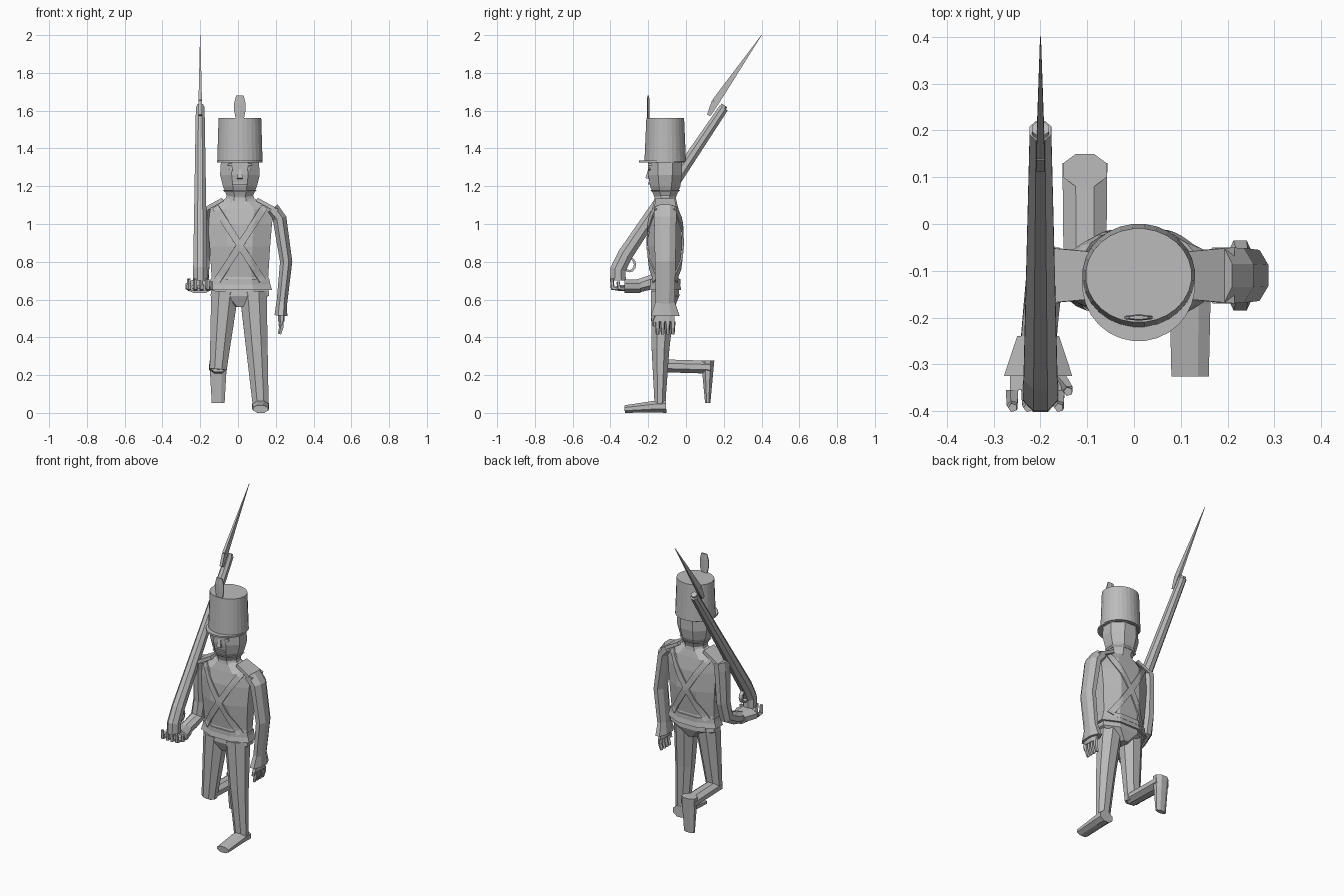
import bpy, bmesh, math
from mathutils import Vector
from mathutils.bvhtree import BVHTree

cube = bpy.data.objects.get("Cube")
if cube:
    bpy.data.objects.remove(cube)

COLOUR = (.5, .5, .5, 1)
grey = bpy.data.materials.new("plain_grey")
grey.use_nodes = True
grey.diffuse_color = COLOUR
grey.node_tree.nodes["Principled BSDF"].inputs["Base Color"].default_value = COLOUR

SIDES = {"right": -1, "left": 1}
ACROSS, DEEP = Vector((1, 0, 0)), Vector((0, 1, 0))
MIDDLE, SPINE = .01, -.11


def finish(name, bm):
    bmesh.ops.recalc_face_normals(bm, faces=bm.faces)
    mesh = bpy.data.meshes.new(name)
    bm.to_mesh(mesh)
    bm.free()
    mesh.materials.append(grey)
    obj = bpy.data.objects.new(name, mesh)
    bpy.context.collection.objects.link(obj)
    return obj


def skin(name, sections, sides):
    """Join polygon sections, each a centre with two half axes, and cap the ends."""
    bm = bmesh.new()
    grow = 1 / math.cos(math.pi / sides)
    loops = []
    for centre, u, v in sections:
        angles = [(j + .5) * math.tau / sides for j in range(sides)]
        loops.append([bm.verts.new(centre + (u * math.cos(a) + v * math.sin(a)) * grow)
                      for a in angles])
    for low, high in zip(loops, loops[1:]):
        for j in range(sides):
            k = (j + 1) % sides
            bm.faces.new((low[j], low[k], high[k], high[j]))
    bm.faces.new(loops[0])
    bm.faces.new(loops[-1])
    return finish(name, bm)


def column(name, profile, sides=8, x=MIDDLE, y=SPINE):
    """Upright form from (height, half width, half depth)."""
    sections = [(Vector((x, y, z)), ACROSS * width, DEEP * depth) for z, width, depth in profile]
    return skin(name, sections, sides)


def limb(name, path, start, end, sides=8):
    """Tube whose half width and half depth change evenly from start to end."""
    points = [Vector(p) for p in path]
    total = sum((b - a).length for a, b in zip(points, points[1:]))
    sections, travelled = [], 0
    for i, p in enumerate(points):
        before, after = points[max(i - 1, 0)], points[min(i + 1, len(points) - 1)]
        travelled += (p - before).length
        size = Vector(start).lerp(Vector(end), travelled / total)
        along = (after - before).normalized()
        u = (ACROSS - along * along.x).normalized()
        sections.append((p, u * size.x, along.cross(u) * size.y))
    return skin(name, sections, sides)


def slanted(x_start, x_end, profile):
    """Turn (y, z) points into a path that drifts evenly sideways."""
    last = len(profile) - 1
    return [(x_start + (x_end - x_start) * i / last, y, z) for i, (y, z) in enumerate(profile)]


# Head and face
column("head", [(1.1, .05, .045), (1.15, .07, .06), (1.2, .09, .08),
                (1.26, .105, .09), (1.34, .1, .09)])
limb("nose", slanted(MIDDLE, MIDDLE, [(-.19, 1.29), (-.2, 1.24)]), (.007, .01), (.015, .015), 4)
column("moustache", [(1.21, .04, .01), (1.22, .03, .01)], 4, y=-.19)
column("chin_strap", [(1.17, .08, .07), (1.18, .09, .08)])
for tag, side in SIDES.items():
    x = MIDDLE + side * .04
    column(tag + "_eye", [(1.28, .01, .01), (1.29, .02, .01), (1.3, .01, .01)], 6, x, -.19)
    column(tag + "_brow", [(1.31, .025, .01), (1.32, .02, .01)], 4, x, -.19)

# Tall hat with visor and plume
column("hat", [(1.33, .12, .11), (1.56, .113, .1)], 28)
column("hat_visor", [(1.325, .12, .12), (1.335, .12, .12)], 28, y=-.13)
column("plume", [(1.5, .01, .004), (1.6, .03, .006), (1.64, .03, .006), (1.68, .02, .004)], 6, y=-.2)

# Jacket, collar, belt and hips
jacket = column("jacket", [(1.14, .07, .05), (1.12, .1, .06), (1.08, .18, .07), (1, .17, .085),
                           (.88, .16, .09), (.72, .15, .07), (.65, .17, .085)])
column("collar", [(1.12, .08, .06), (1.15, .07, .055)])
column("belt", [(.68, .16, .08), (.71, .156, .08)])
column("hips", [(.68, .15, .07), (.62, .155, .075), (.56, .03, .05)])
for tag, side in SIDES.items():
    edge = [(MIDDLE + side * reach, SPINE, z) for reach, z in ((.09, 1.13), (.2, 1.07))]
    limb(tag + "_epaulette", edge, (.01, .05), (.01, .06), 4)


def strap(name, top, bottom, facing, surface):
    """Lay a flat band on the jacket along a slanted line."""
    bm = bmesh.new()
    rows = []
    half = (bottom - top).orthogonal().normalized() * .018
    steps = 18
    for i in range(steps + 1):
        row = []
        for offset in (-half, half * 0, half):
            spot = top.lerp(bottom, i / steps) + offset
            hit = surface.ray_cast(Vector((spot.x, facing, spot.y)), DEEP * -facing)[0]
            if hit:
                row.append(bm.verts.new(hit + DEEP * facing * .006))
        if len(row) == 3:
            rows.append(row)
    for low, high in zip(rows, rows[1:]):
        for j in range(2):
            bm.faces.new((low[j], low[j + 1], high[j + 1], high[j]))
    band = finish(name, bm).modifiers.new("thickness", "SOLIDIFY")
    band.thickness = .008
    band.offset = 0


# Crossed straps, front and back
cloth = BVHTree.FromPolygons([v.co for v in jacket.data.vertices],
                             [p.vertices[:] for p in jacket.data.polygons])
for face, facing in {"front": -1, "back": 1}.items():
    for tag, side in SIDES.items():
        shoulder = Vector((MIDDLE + side * .13, 1.09))
        waist = Vector((MIDDLE - side * .12, .7))
        strap(f"{face}_{tag}_strap", shoulder, waist, facing, cloth)


def hand(tag, wrist, reach, spread, curl, palm_size):
    """Palm, four curled fingers and a thumb."""
    wrist, reach, spread, curl = map(Vector, (wrist, reach, spread, curl))
    knuckles = wrist + reach
    limb(tag + "_palm", [wrist, knuckles], palm_size, palm_size)
    thick, thin = (.012, .012), (.008, .008)
    for i in range(4):
        root = knuckles + spread * (i - 1.5)
        bend = root + reach * .6
        limb(f"{tag}_finger_{i + 1}", [root, bend, bend + curl], thick, thin, 5)
    root = wrist + reach * .4 - spread * 1.5
    bend = root + reach * .6 - spread * .6
    limb(tag + "_thumb", [root, bend, bend + curl * .7], thick, thin, 5)


# Hanging left arm
elbow, wrist = (.255, SPINE, .8), (.23, SPINE, .56)
limb("left_arm", [(.18, SPINE, 1.08), (.22, SPINE, 1.03), elbow, wrist], (.038, .06), (.028, .05))
limb("left_cuff", [(.232, SPINE, .59), (.227, SPINE, .515)], (.028, .05), (.034, .075))
hand("left", (.23, SPINE, .54), (0, 0, -.055), (0, .027, 0), (-.01, 0, -.035), (.017, .05))

# Bent right arm
arm_line = [(SPINE, 1.08), (SPINE, 1.03), (SPINE, .82), (-.13, .72), (-.19, .69), (-.26, .67)]
limb("right_arm", slanted(-.175, -.205, arm_line), (.038, .06), (.038, .034))
limb("right_cuff", slanted(-.205, -.205, [(-.24, .67), (-.325, .67)]), (.045, .036), (.073, .036))
hand("right", (-.21, -.3, .66), (0, -.055, 0), (-.033, 0, 0), (0, -.005, .05), (.055, .016))

# Musket with trigger guard and bayonet
GUN = -.2
limb("musket_stock", slanted(GUN, GUN, [(-.36, .7), (-.36, .76), (-.32, .84), (.2, 1.615)]),
     (.038, .042), (.023, .025))
limb("musket_muzzle", slanted(GUN, GUN, [(.15, 1.55), (.204, 1.628)]), (.018, .018), (.018, .018))
turns = [math.radians(d) for d in range(-150, 91, 30)]
guard = [(-.3 + .03 * math.cos(a), .785 + .035 * math.sin(a)) for a in turns]
limb("trigger_guard", slanted(GUN, GUN, guard), (.012, .006), (.012, .006), 4)
limb("bayonet_socket", slanted(GUN, GUN, [(.12, 1.575), (.155, 1.645)]), (.009, .01), (.009, .02), 4)
limb("bayonet_blade", slanted(GUN, GUN, [(.155, 1.645), (.4, 2)]), (.009, .02), (.001, .001), 4)

# Standing left leg and foot
limb("left_leg", slanted(.08, .12, [(-.12, .64), (-.135, .34), (-.138, .04)]),
     (.072, .066), (.042, .028))
limb("left_foot", slanted(.12, .12, [(-.105, .035), (-.17, .033), (-.325, .02)]),
     (.045, .035), (.04, .02))

# Raised right leg with the shin swung back and the foot hanging
limb("right_thigh", slanted(-.07, -.105, [(-.12, .64), (-.14, .23)]), (.072, .066), (.045, .036))
limb("right_shin", slanted(-.105, -.105, [(-.15, .25), (.13, .242)]), (.045, .034), (.048, .034))
limb("right_foot", slanted(-.105, -.105, [(.115, .278), (.115, .2), (.115, .052)]),
     (.047, .035), (.034, .014))
